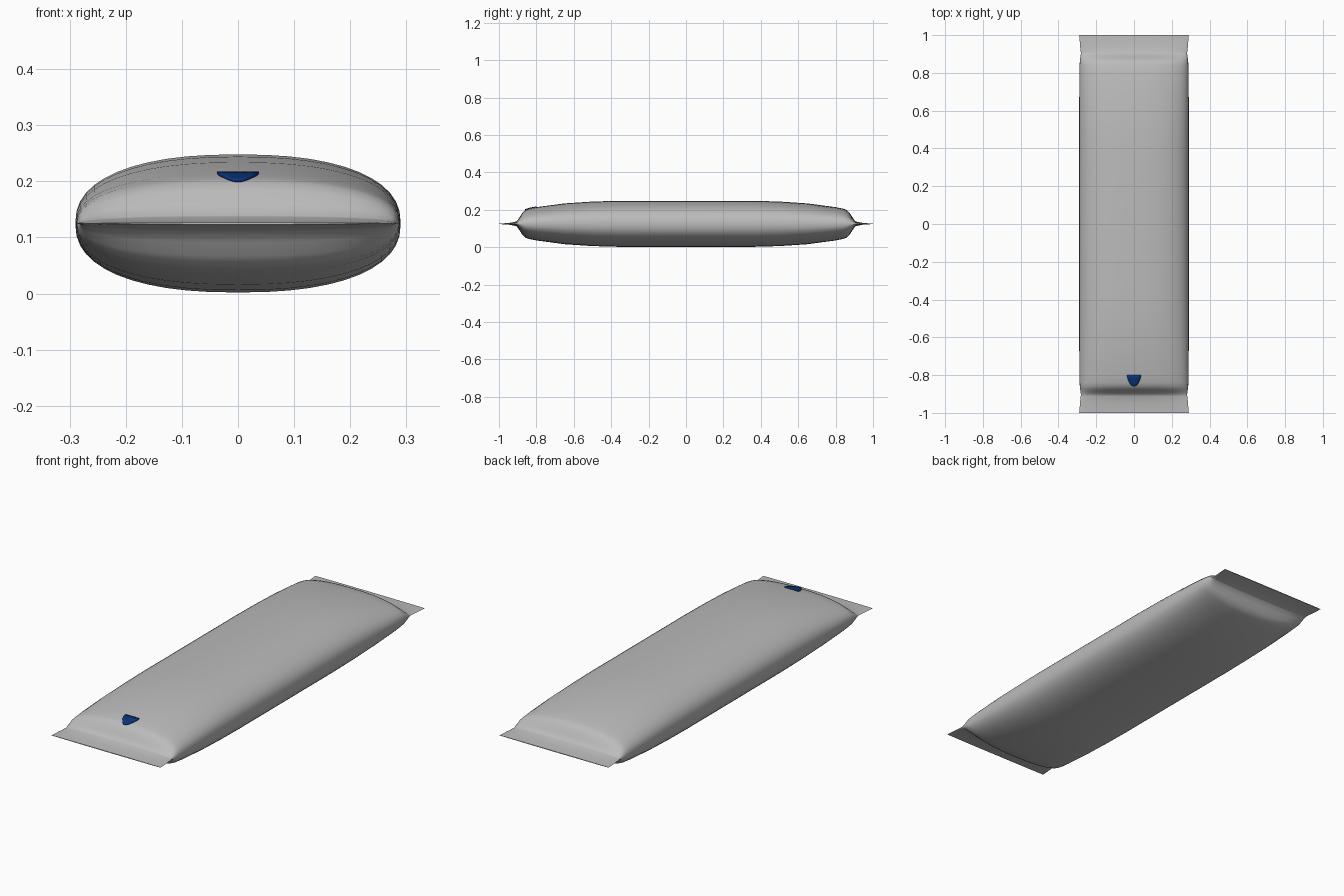
import bpy, bmesh, math

if "Cube" in bpy.data.objects:
    bpy.data.objects.remove(bpy.data.objects["Cube"])

ZC, P, SEG = 0.125, 2.35, 48
# (|y|, half width, half height) stations from the middle to the sealed end
STATIONS = [(0, .29, .123), (.36, .29, .123), (.5, .29, .119), (.65, .29, .109),
            (.8, .289, .089), (.84, .288, .081), (.86, .287, .074), (.875, .285, .058),
            (.89, .283, .035), (.905, .281, .014), (.91, .282, .012),
            (.95, .286, .004), (1.0, .29, .0015)]


def material(name, rgb):
    m = bpy.data.materials.new(name)
    m.diffuse_color = (*rgb, 1)
    m.use_nodes = True
    m.node_tree.nodes["Principled BSDF"].inputs["Base Color"].default_value = m.diffuse_color
    return m


def station(y):
    """Half width and half height of the pack at y."""
    y = abs(y)
    for a, b in zip(STATIONS, STATIONS[1:]):
        if y <= b[0]:
            t = (y - a[0]) / (b[0] - a[0])
            return [a[i] + t * (b[i] - a[i]) for i in (1, 2)]
    return STATIONS[-1][1:]


def top_z(x, y):
    w, h = station(y)
    return ZC + h * (1 - min(1, abs(x) / w) ** P) ** (1 / P)


def finish(bm, name, mat):
    bmesh.ops.recalc_face_normals(bm, faces=bm.faces)
    me = bpy.data.meshes.new(name)
    bm.to_mesh(me)
    bm.free()
    ob = bpy.data.objects.new(name, me)
    bpy.context.collection.objects.link(ob)
    me.materials.append(mat)
    bpy.ops.object.select_all(action='DESELECT')
    ob.select_set(True)
    bpy.context.view_layer.objects.active = ob
    bpy.ops.object.shade_smooth_by_angle(angle=math.radians(40))
    return ob


silver = material("silver_grey", (.5, .5, .5))
blue = material("dark_blue", (.003, .035, .2))

# Pillow wrapper with flat crimped ends, lofted through superellipse sections
bm = bmesh.new()
ys = [-s[0] for s in reversed(STATIONS)] + [s[0] for s in STATIONS[1:]]
rings = []
for y in ys:
    w, h = station(y)
    ring = []
    for i in range(SEG):
        a = 2 * math.pi * i / SEG
        c, s = math.cos(a), math.sin(a)
        ring.append(bm.verts.new((math.copysign(abs(c) ** (2 / P), c) * w, y,
                                  ZC + math.copysign(abs(s) ** (2 / P), s) * h)))
    rings.append(ring)
for r0, r1 in zip(rings, rings[1:]):
    for i in range(SEG):
        j = (i + 1) % SEG
        bm.faces.new((r0[i], r0[j], r1[j], r1[i]))
bm.faces.new(rings[0])
bm.faces.new(rings[-1])
finish(bm, "wrapper", silver)

# Small printed mark on the top near the front: a thin plate hugging the surface
bm = bmesh.new()
rows = []
for y, w in [(-.80, .037), (-.815, .035), (-.83, .03), (-.84, .025), (-.85, .018), (-.86, .007)]:
    rows.append([bm.verts.new((x, y, top_z(x, y) + .002)) for x in (-w, -w / 2, 0, w / 2, w)])
for r0, r1 in zip(rows, rows[1:]):
    for i in range(4):
        bm.faces.new((r0[i], r1[i], r1[i + 1], r0[i + 1]))
mark = finish(bm, "printed_mark", blue)
solid = mark.modifiers.new("thickness", 'SOLIDIFY')
solid.thickness = .004
solid.offset = 0
